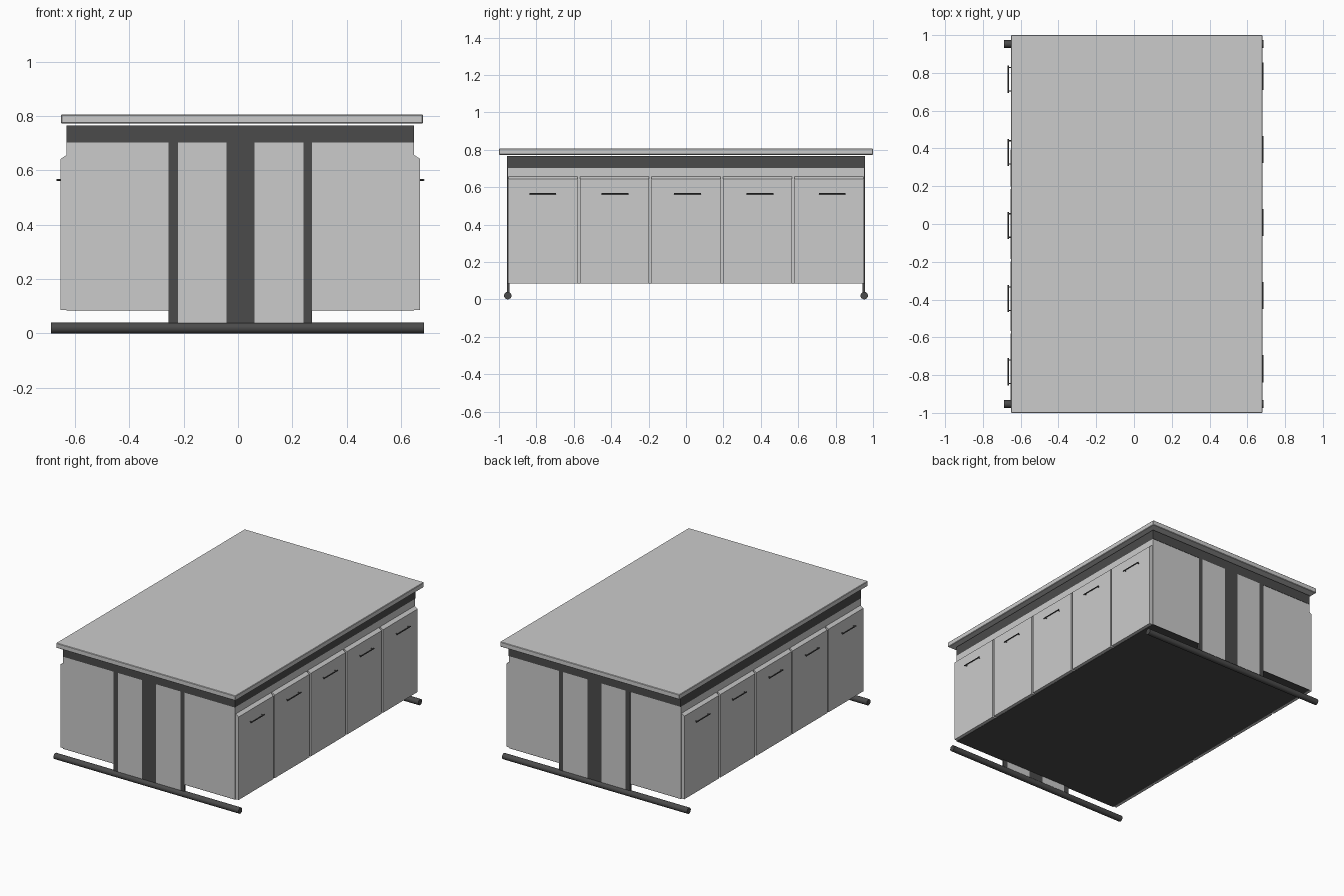
import bpy, bmesh, math
from mathutils import Matrix

if "Cube" in bpy.data.objects:
    bpy.data.objects.remove(bpy.data.objects["Cube"])

CX = 0.0085                      # body centre in x
dark = bpy.data.materials.new("dark_grey")
dark.diffuse_color = (0.07, 0.07, 0.07, 1)
dark.use_nodes = True
dark.node_tree.nodes["Principled BSDF"].inputs["Base Color"].default_value = dark.diffuse_color


def finish(name, bm, mat=None):
    bmesh.ops.recalc_face_normals(bm, faces=bm.faces)
    me = bpy.data.meshes.new(name)
    bm.to_mesh(me)
    bm.free()
    ob = bpy.data.objects.new(name, me)
    bpy.context.collection.objects.link(ob)
    if mat:
        me.materials.append(mat)
    return ob


def box(name, x, y, z, mat=None, bevel=0):
    bm = bmesh.new()
    bmesh.ops.create_cube(bm, size=1)
    for v in bm.verts:
        for i, (a, b) in enumerate((x, y, z)):
            v.co[i] = a if v.co[i] < 0 else b
    ob = finish(name, bm, mat)
    if bevel:
        m = ob.modifiers.new("bevel", 'BEVEL')
        m.width, m.segments = bevel, 1
    return ob


def rod(bm, p, axis, length, r, sides):
    rot = Matrix.Rotation(math.pi / 2, 4, 'Y' if axis == 'x' else 'X')
    bmesh.ops.create_cone(bm, cap_ends=True, segments=sides, radius1=r, radius2=r,
                          depth=length, matrix=Matrix.Translation(p) @ rot)


# Worktop, recessed dark band and cabinet body
box("worktop", (-0.651, 0.681), (-1, 1), (0.773, 0.806), bevel=0.003)
box("dark_band", (-0.631, 0.647), (-0.957, 0.957), (0.703, 0.766), dark)
box("cabinet_body", (-0.631, 0.647), (-0.955, 0.955), (0.087, 0.703))
box("cabinet_bottom", (-0.631, 0.647), (-0.955, 0.955), (0.084, 0.087), dark)

# End frames: dark uprights with light infill panels, and a foot rail
for s, end in ((-1, "front"), (1, "back")):
    def span(a, b):
        return tuple(sorted((s * a, s * b)))
    for i, x in enumerate(((-0.256, -0.221), (-0.043, 0.06), (0.242, 0.272))):
        box(f"{end}_upright_{i}", x, span(0.944, 0.957), (0.03, 0.704), dark)
    for i, x in enumerate(((-0.221, -0.043), (0.06, 0.242))):
        box(f"{end}_panel_{i}", x, span(0.944, 0.957), (0.035, 0.703))
    bm = bmesh.new()
    rod(bm, (-0.002, s * 0.953, 0.02), 'x', 1.374, 0.02, 16)
    rail = finish(f"{end}_foot_rail", bm, dark)
    bpy.context.view_layer.objects.active = rail
    rail.select_set(True)
    bpy.ops.object.shade_smooth_by_angle(angle=math.radians(40))
    rail.select_set(False)

# Doors with sloped top edge and bar handles; left side is the right turned 180 degrees
door_profile = [(0.638, 0), (0.661, 0), (0.661, 0.557), (0.640, 0.571), (0.638, 0.571)]
for side, turn in (("right", 0), ("left", math.pi)):
    place = Matrix.Translation((CX, 0, 0.086)) @ Matrix.Rotation(turn, 4, 'Z')
    for i in range(5):
        yc = (i - 2) * 0.3825
        bm = bmesh.new()
        f = bm.faces.new([bm.verts.new((x, yc - 0.1845, z)) for x, z in door_profile])
        ext = bmesh.ops.extrude_face_region(bm, geom=[f])
        bmesh.ops.translate(bm, vec=(0, 0.369, 0),
                            verts=[g for g in ext["geom"] if isinstance(g, bmesh.types.BMVert)])
        bmesh.ops.transform(bm, matrix=place, verts=bm.verts)
        finish(f"{side}_door_{i}", bm)

        hy = (i - 2) * 0.387 + 0.008
        bm = bmesh.new()
        rod(bm, (0.674, hy, 0.479), 'y', 0.144, 0.0035, 8)
        for k in (-1, 1):
            rod(bm, (0.667, hy + k * 0.062, 0.479), 'x', 0.014, 0.003, 8)
        bmesh.ops.transform(bm, matrix=place, verts=bm.verts)
        finish(f"{side}_handle_{i}", bm, dark)
